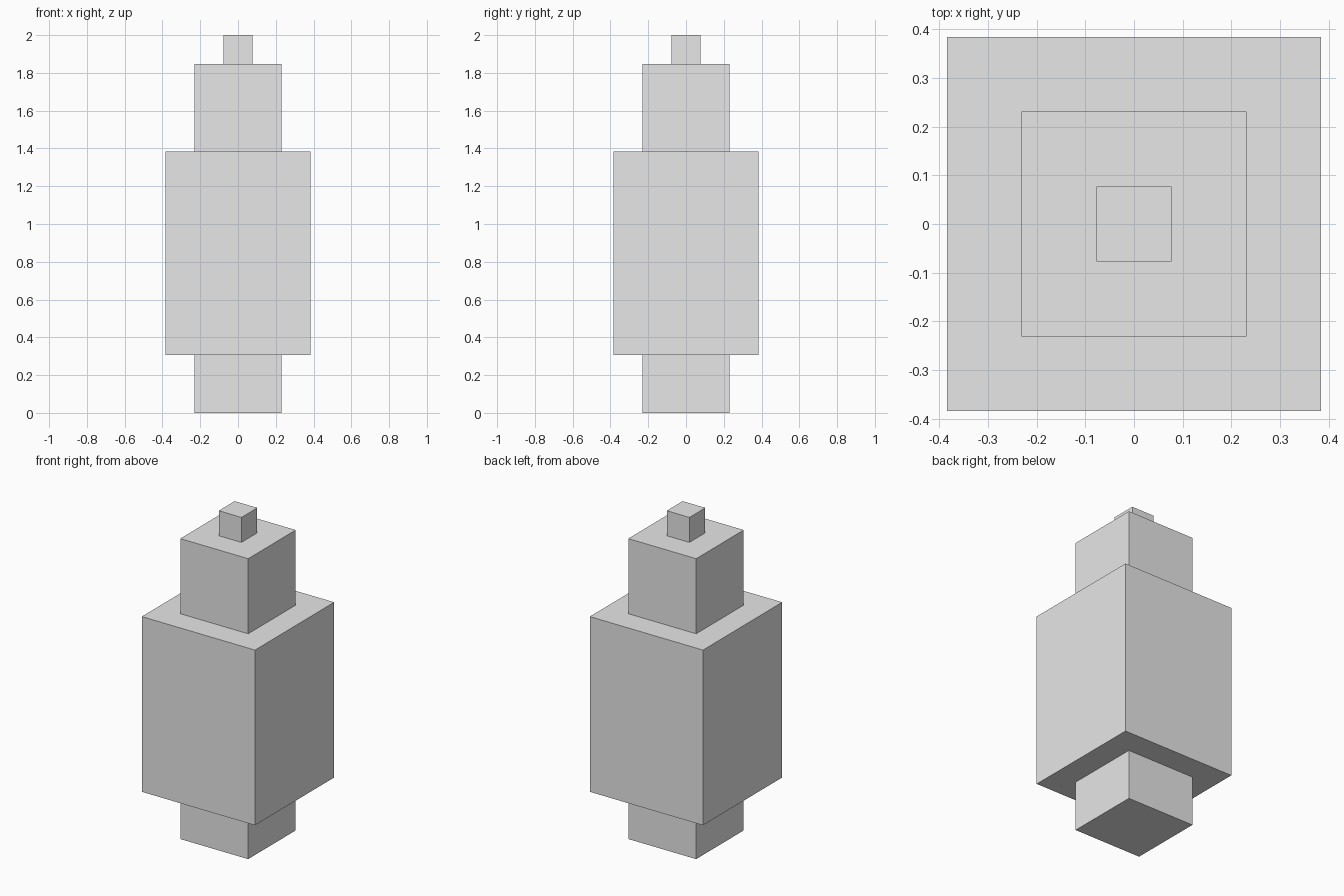
import bpy

default_cube = bpy.data.objects.get("Cube")
if default_cube:
    bpy.data.objects.remove(default_cube, do_unlink=True)

UNIT = 2 / 13  # the whole stack is thirteen modules tall

grey = bpy.data.materials.new("light grey")
grey.use_nodes = True
grey.diffuse_color = (0.8, 0.8, 0.8, 1)
grey.node_tree.nodes["Principled BSDF"].inputs["Base Color"].default_value = grey.diffuse_color


def block(name, width, bottom, height):
    """Add a square block, measured in modules, centred on the axis."""
    bpy.ops.mesh.primitive_cube_add(size=1, location=(0, 0, (bottom + height / 2) * UNIT))
    obj = bpy.context.object
    obj.name = name
    obj.scale = (width * UNIT, width * UNIT, height * UNIT)
    bpy.ops.object.transform_apply(location=False, rotation=False, scale=True)
    obj.data.materials.append(grey)
    return bottom + height


# Blocks stacked from the ground up
level = 0
for name, width, height in (("base", 3, 2), ("body", 5, 7), ("neck", 3, 3), ("tip", 1, 1)):
    level = block(name, width, level, height)
